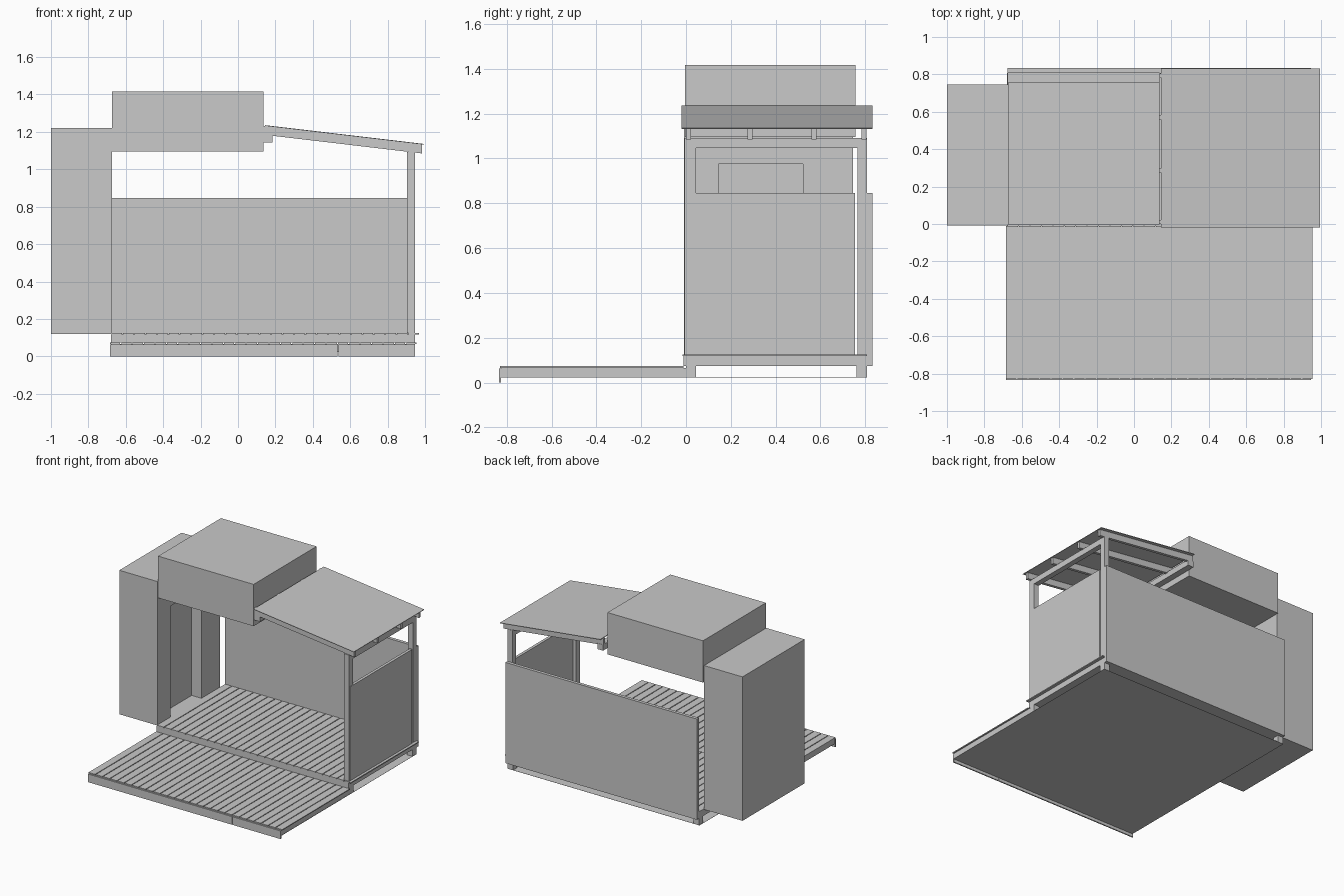
import bpy
import bmesh

old = bpy.data.objects.get("Cube")
if old:
    bpy.data.objects.remove(old, do_unlink=True)

GREY = (0.585, 0.585, 0.585, 1.0)
grey = bpy.data.materials.new("plain grey")
grey.use_nodes = True
grey.diffuse_color = GREY
grey.node_tree.nodes["Principled BSDF"].inputs["Base Color"].default_value = GREY


def finish(name, bm):
    """Turn a bmesh into a grey object in the scene."""
    mesh = bpy.data.meshes.new(name)
    bm.to_mesh(mesh)
    bm.free()
    mesh.materials.append(grey)
    obj = bpy.data.objects.new(name, mesh)
    bpy.context.collection.objects.link(obj)
    return obj


def boxes(name, spans):
    """One object made of boxes, each given as (x0, x1), (y0, y1), (z0, z1)."""
    bm = bmesh.new()
    for span in spans:
        verts = bmesh.ops.create_cube(bm, size=1)["verts"]
        for v in verts:
            for axis, (low, high) in enumerate(span):
                v.co[axis] = high if v.co[axis] > 0 else low
    return finish(name, bm)


def sloped(name, profile, strips):
    """Extrude an x-z profile along y, once for each (y0, y1) strip."""
    bm = bmesh.new()
    for y0, y1 in strips:
        face = bm.faces.new([bm.verts.new((x, y0, z)) for x, z in profile])
        ext = bmesh.ops.extrude_face_region(bm, geom=[face])["geom"]
        for v in ext:
            if isinstance(v, bmesh.types.BMVert):
                v.co.y = y1
    bmesh.ops.recalc_face_normals(bm, faces=bm.faces)
    return finish(name, bm)


def boards(name, x0, x1, y, z, count=27, gap=0.006):
    """A row of boards running front to back."""
    step = (x1 - x0 + gap) / count
    boxes(name, [((x0 + i * step, x0 + (i + 1) * step - gap), y, z)
                 for i in range(count)])


# Thin sheet under the whole floor
boxes("ground_sheet", [((-0.68, 0.947), (-0.828, 0.808), (0.023, 0.024))])

# Lower terrace
boxes("terrace_base", [((-0.68, 0.945), (-0.825, 0), (0.024, 0.066))])
boards("terrace_boards", -0.685, 0.955, (-0.83, -0.012), (0.066, 0.073))
boxes("terrace_fascia", [((-0.685, 0.532), (-0.835, -0.826), (0, 0.062)),
                         ((0.538, 0.945), (-0.835, -0.826), (0, 0.062))])

# Upper floor
boxes("floor_base", [((-0.675, 0.945), (0, 0.808), (0.075, 0.118))])
boards("floor_boards", -0.675, 0.967, (-0.015, 0.808), (0.118, 0.126))
boxes("step_fascia", [((-0.68, 0.945), (-0.012, 0), (0.073, 0.118))])
boxes("floor_feet", [((x, x + 0.045), y, (0.024, 0.075))
                     for x in (-0.675, 0.9) for y in ((0, 0.045), (0.76, 0.808))])

# Tall cabinet with a recess facing the floor
cabinet = boxes("tall_cabinet", [((-1, -0.675), (-0.008, 0.745), (0.12, 1.222))])
cutter = boxes("recess_cutter", [((-0.758, -0.6), (0.145, 0.522), (0.126, 0.975))])
cutter.hide_render = True
cut = cabinet.modifiers.new("recess", "BOOLEAN")
cut.operation = "DIFFERENCE"
cut.solver = "EXACT"
cut.object = cutter
bpy.context.view_layer.objects.active = cabinet
bpy.ops.object.modifier_apply(modifier=cut.name)
bpy.data.objects.remove(cutter, do_unlink=True)

# Raised box over the floor
boxes("overhead_box", [((-0.674, 0.135), (-0.004, 0.757), (1.096, 1.416))])

# Walls
boxes("back_wall", [((-0.675, 0.947), (0.808, 0.833), (0.075, 0.846))])
boxes("side_wall", [((0.925, 0.947), (0.0, 0.755), (0.126, 0.846))])

# Posts and beams
boxes("front_post", [((0.903, 0.945), (-0.007, 0.044), (0.126, 1.047))])
boxes("back_post", [((0.903, 0.945), (0.765, 0.807), (0.126, 1.047))])
boxes("side_beam", [((0.903, 0.945), (-0.007, 0.807), (1.047, 1.092))])
boxes("roof_ledger", [((0.137, 0.185), (0, 0.807), (1.142, 1.187))])

# Sloping roof
HIGH_X, HIGH_Z, SLOPE = 0.135, 1.229, -0.118


def slope_profile(x0, x1, low, high):
    z0, z1 = (HIGH_Z + SLOPE * (x - HIGH_X) for x in (x0, x1))
    return [(x0, z0 + low), (x1, z1 + low), (x1, z1 + high), (x0, z0 + high)]


sloped("rafters", slope_profile(0.137, 0.984, -0.044, 0.004),
       [(y, y + 0.022) for y in (0, 0.275, 0.56, 0.783)])
sloped("roof_sheet", slope_profile(0.145, 0.995, 0.004, 0.008), [(-0.02, 0.831)])
